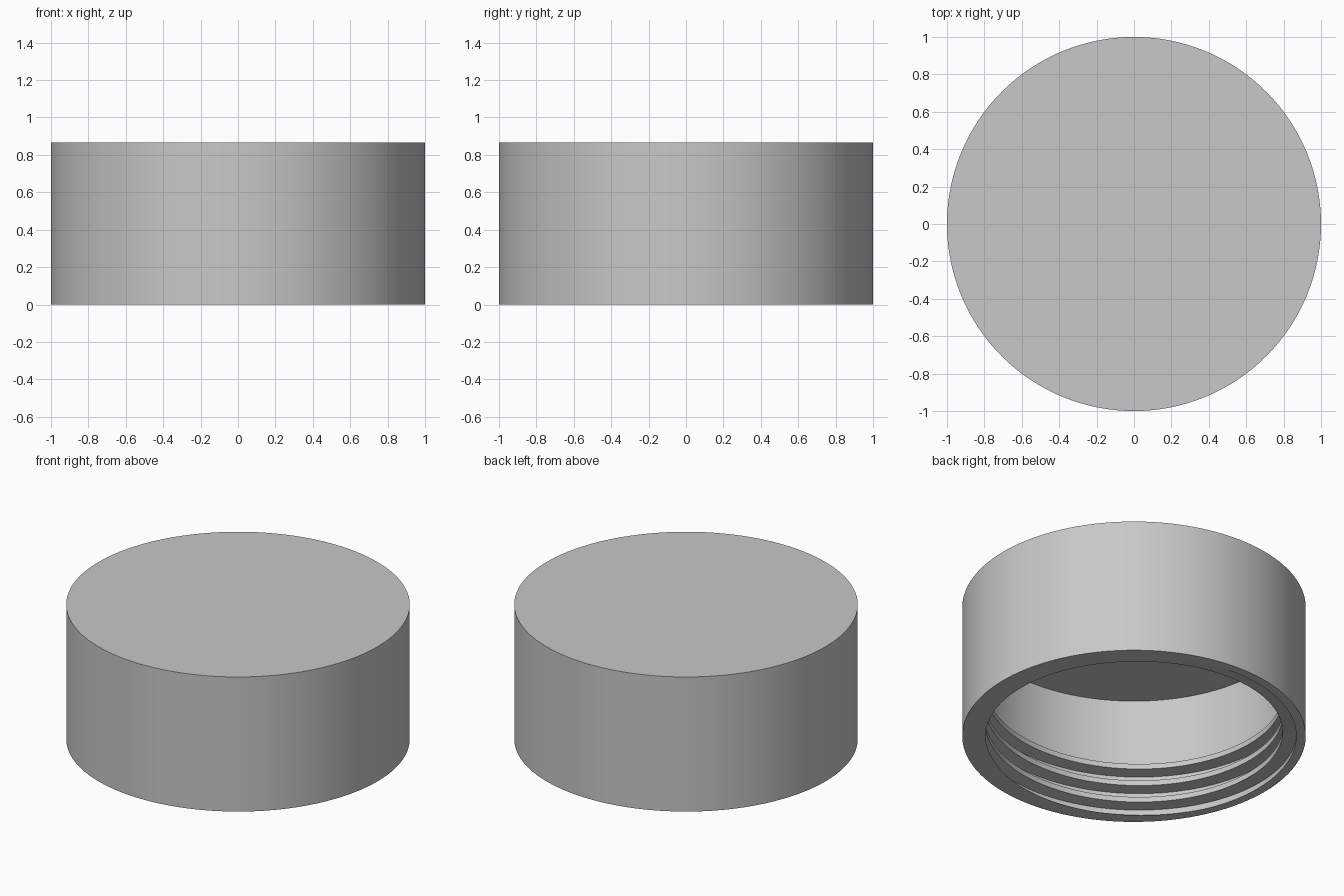
import bpy, bmesh, math

cube = bpy.data.objects.get("Cube")
if cube:
    bpy.data.objects.remove(cube, do_unlink=True)

SEGMENTS = 128
HEIGHT, CEILING = 0.865, 0.78
OUTER, BORE, CREST = 1.0, 0.945, 0.865
PITCH = 0.111

grey = bpy.data.materials.new("light grey")
grey.use_nodes = True
colour = (0.58, 0.58, 0.58, 1)
grey.diffuse_color = colour
grey.node_tree.nodes["Principled BSDF"].inputs["Base Color"].default_value = colour


def ring_point(radius, step, z):
    angle = 2 * math.pi * step / SEGMENTS
    return (radius * math.cos(angle), radius * math.sin(angle), z)


def finish(bm, name):
    bmesh.ops.recalc_face_normals(bm, faces=bm.faces)
    mesh = bpy.data.meshes.new(name)
    bm.to_mesh(mesh)
    bm.free()
    mesh.materials.append(grey)
    obj = bpy.data.objects.new(name, mesh)
    bpy.context.collection.objects.link(obj)
    bpy.ops.object.select_all(action="DESELECT")
    obj.select_set(True)
    bpy.context.view_layer.objects.active = obj
    bpy.ops.object.shade_smooth_by_angle(angle=math.radians(25))
    return obj


# Hollow cap body: lathe the wall, then close the lid and the ceiling
bm = bmesh.new()
profile = [(OUTER, HEIGHT), (OUTER, 0), (BORE, 0), (BORE, CEILING)]
rings = [[bm.verts.new(ring_point(r, s, z)) for s in range(SEGMENTS)] for r, z in profile]
for upper, lower in zip(rings, rings[1:]):
    for s in range(SEGMENTS):
        t = (s + 1) % SEGMENTS
        bm.faces.new((upper[s], upper[t], lower[t], lower[s]))
bm.faces.new(rings[0])
bm.faces.new(rings[-1])
finish(bm, "cap_body")

# Internal screw thread: sweep a tooth section up a helix inside the bore
bm = bmesh.new()
tooth = [(BORE, -0.037), (CREST, -0.029), (CREST, 0.005), (BORE, 0.035)]
first, last, reference = 48, 544, 112
sections = []
for s in range(first, last + 1):
    rise = PITCH * (s - reference) / SEGMENTS
    sections.append([bm.verts.new(ring_point(r, s, z + rise)) for r, z in tooth])
for a, b in zip(sections, sections[1:]):
    for i in range(len(tooth)):
        j = (i + 1) % len(tooth)
        bm.faces.new((a[i], a[j], b[j], b[i]))
bm.faces.new(sections[0])
bm.faces.new(sections[-1])

# Trim the thread flush with the open rim
cut = bmesh.ops.bisect_plane(
    bm, geom=bm.verts[:] + bm.edges[:] + bm.faces[:],
    plane_co=(0, 0, 0), plane_no=(0, 0, 1), clear_inner=True)
open_edges = [e for e in bm.edges if e.is_boundary]
bmesh.ops.triangle_fill(bm, edges=open_edges, use_beauty=True, normal=(0, 0, -1))
finish(bm, "inner_thread")
